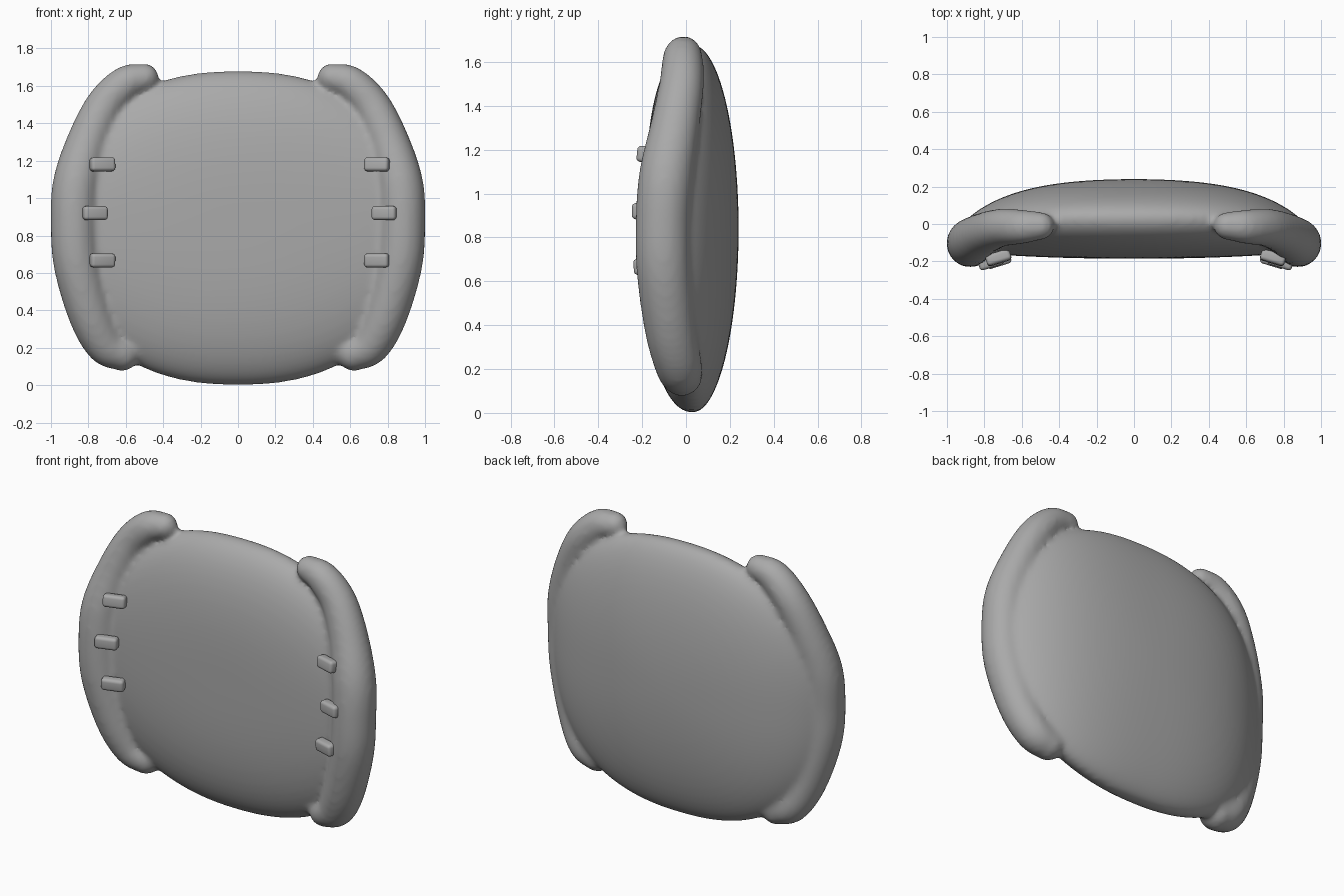
import bpy, bmesh, math
from mathutils import Vector

if "Cube" in bpy.data.objects:
    bpy.data.objects.remove(bpy.data.objects["Cube"])

grey = bpy.data.materials.new("plain grey")
grey.diffuse_color = (0.4, 0.4, 0.4, 1)
grey.use_nodes = True
grey.node_tree.nodes["Principled BSDF"].inputs["Base Color"].default_value = grey.diffuse_color


def make_object(name, bm):
    bmesh.ops.recalc_face_normals(bm, faces=bm.faces)
    me = bpy.data.meshes.new(name)
    bm.to_mesh(me)
    bm.free()
    ob = bpy.data.objects.new(name, me)
    bpy.context.collection.objects.link(ob)
    me.materials.append(grey)
    for p in me.polygons:
        p.use_smooth = True
    return ob


def loft(bm, rings, start, end):
    """Skin a list of closed point rings, with a point at each end."""
    rows = [[bm.verts.new(p) for p in r] for r in rings]
    n = len(rows[0])
    for a, b in zip(rows, rows[1:]):
        for i in range(n):
            bm.faces.new((a[i], a[(i + 1) % n], b[(i + 1) % n], b[i]))
    for row, tip in ((rows[0], start), (rows[-1], end)):
        v = bm.verts.new(tip)
        for i in range(n):
            bm.faces.new((row[i], row[(i + 1) % n], v))


# Cushion panel: rounded outline, domed front and back, rim bent forward at sides
def panel_ring(ang, n=96):
    r, back = math.sin(ang), math.cos(ang) > 0
    pts = []
    for i in range(n):
        t = 2 * math.pi * i / n
        c, s = math.cos(t), math.sin(t)
        k = r * (abs(c) ** 2.3 + abs(s) ** 2.3) ** (-1 / 2.3)
        x, z = 0.95 * k * c, 0.84 + 0.84 * k * s
        rim = 0.03 - 0.12 * x ** 4
        if back:
            y = rim + 0.21 * math.sqrt(max(0, 1 - r ** 2))
        else:
            y = rim - 0.215 * math.sqrt(max(0, 1 - r ** 3))
        pts.append((x, y, z))
    return pts


body = bmesh.new()
N = 48
loft(body, [panel_ring(math.pi * i / N) for i in range(1, N)],
     (0, 0.24, 0.84), (0, -0.185, 0.84))

# Side rolls: tapered tubes with round ends (x, y, z, radius)
path = [(.50, -.01, 1.645, .075), (.60, -.015, 1.615, .092), (.71, -.02, 1.50, .102),
        (.80, -.05, 1.31, .112), (.865, -.09, 1.08, .125), (.877, -.105, .86, .125),
        (.86, -.10, .64, .125), (.79, -.07, .38, .118), (.71, -.035, .22, .108),
        (.62, -.02, .17, .095)]


def spline(pts, steps=8):
    p = [Vector(q) for q in pts]
    p = [2 * p[0] - p[1]] + p + [2 * p[-1] - p[-2]]
    out = []
    for i in range(1, len(p) - 2):
        a, b, c, d = p[i - 1:i + 3]
        for s in range(steps):
            t = s / steps
            out.append(0.5 * (2 * b + (c - a) * t + (2 * a - 5 * b + 4 * c - d) * t ** 2
                              + (3 * b - a - 3 * c + d) * t ** 3))
    return out + [p[-2]]


def side_roll(bm, side):
    s = [(Vector((q[0] * side, q[1], q[2])), q[3]) for q in spline(path)]
    d0 = (s[0][0] - s[1][0]).normalized()
    d1 = (s[-1][0] - s[-2][0]).normalized()
    caps = [math.radians(a) for a in (15, 30, 45, 60, 75)]
    (c0, r0), (c1, r1) = s[0], s[-1]
    full = [(c0 + d0 * r0 * math.sin(a), r0 * math.cos(a)) for a in reversed(caps)]
    full += s + [(c1 + d1 * r1 * math.sin(a), r1 * math.cos(a)) for a in caps]
    rings = []
    for i, (c, r) in enumerate(full):
        d = (full[min(i + 1, len(full) - 1)][0] - full[max(i - 1, 0)][0]).normalized()
        u = d.cross(Vector((0, 1, 0))).normalized()
        v = d.cross(u)
        rings.append([c + r * (u * math.cos(t) + v * math.sin(t))
                      for t in (2 * math.pi * k / 24 for k in range(24))])
    loft(bm, rings, c0 + d0 * r0, c1 + d1 * r1)


for side in (-1, 1):
    side_roll(body, side)
panel = make_object("cushion_panel", body)

# Fuse panel and rolls into one soft surface
fuse = panel.modifiers.new("fuse", 'REMESH')
fuse.mode = 'VOXEL'
fuse.voxel_size = 0.016
fuse.use_smooth_shade = True
soft = panel.modifiers.new("soften", 'SMOOTH')
soft.factor = 0.5
soft.iterations = 10

# Small rounded tabs on the front of each roll
for side in (-1, 1):
    shift = 0.01 if side > 0 else -0.01
    for i, (x, y, z) in enumerate([(.735, -.18, 1.18), (.775, -.203, .92), (.735, -.195, .667)]):
        bm = bmesh.new()
        bmesh.ops.create_cube(bm, size=1)
        bmesh.ops.scale(bm, vec=(0.135, 0.06, 0.074), verts=bm.verts)
        bmesh.ops.bevel(bm, geom=bm.edges[:], offset=0.018, segments=4,
                        profile=0.5, affect='EDGES')
        tab = make_object(f"{'right' if side > 0 else 'left'}_tab_{i + 1}", bm)
        tab.location = (side * x + abs(shift) * (0.8 if side > 0 else 1), y, z)
        tab.rotation_euler = (math.radians(-6 if i == 0 else 4 if i == 2 else 0), 0,
                              math.radians(-17 * side))
